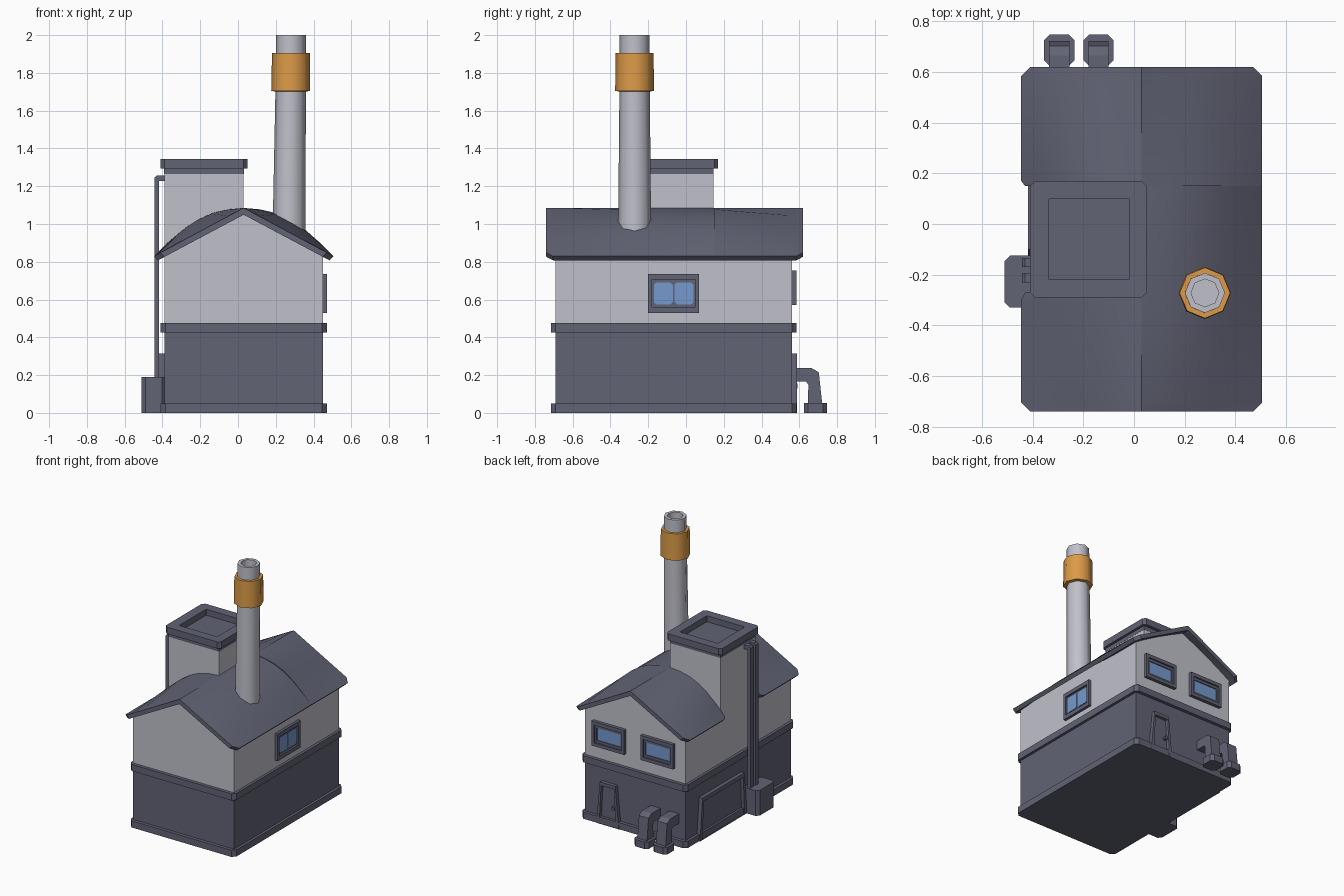
import bpy, bmesh, math

if "Cube" in bpy.data.objects:
    bpy.data.objects.remove(bpy.data.objects["Cube"])


def material(name, rgb):
    m = bpy.data.materials.new(name)
    m.diffuse_color = (*rgb, 1)
    m.use_nodes = True
    m.node_tree.nodes["Principled BSDF"].inputs["Base Color"].default_value = m.diffuse_color
    return m


DARK = material("slate", (0.12, 0.125, 0.175))
LIGHT = material("pale grey", (0.53, 0.53, 0.60))
ORANGE = material("orange", (0.72, 0.33, 0.065))
BLUE = material("glass blue", (0.18, 0.32, 0.62))

# Maps (u, v, depth) onto an axis or onto a wall of the building
MAPS = {
    "x": lambda u, v, d: (d, u, v),
    "y": lambda u, v, d: (u, d, v),
    "z": lambda u, v, d: (u, v, d),
    "right": lambda u, v, d: (0.45 + d, u, v),
    "left": lambda u, v, d: (-0.39 - d, u, v),
    "back": lambda u, v, d: (u, 0.56 + d, v),
}


def loft(name, loops, mat, closed=False, smooth=0):
    """Skin point loops; closed joins the last to the first, else ends are capped."""
    bm = bmesh.new()
    vs = [[bm.verts.new(p) for p in loop] for loop in loops]
    n = len(vs[0])
    for a, b in zip(vs, vs[1:] + ([vs[0]] if closed else [])):
        for i in range(n):
            j = (i + 1) % n
            bm.faces.new((a[i], a[j], b[j], b[i]))
    if not closed:
        bm.faces.new(vs[0])
        bm.faces.new(vs[-1])
    bmesh.ops.recalc_face_normals(bm, faces=bm.faces)
    me = bpy.data.meshes.new(name)
    bm.to_mesh(me)
    bm.free()
    me.materials.append(mat)
    ob = bpy.data.objects.new(name, me)
    bpy.context.collection.objects.link(ob)
    if smooth:
        bpy.ops.object.select_all(action='DESELECT')
        ob.select_set(True)
        bpy.context.view_layer.objects.active = ob
        bpy.ops.object.shade_smooth_by_angle(angle=math.radians(smooth))
    return ob


def prism(name, pts, axis, a, b, mat):
    f = MAPS[axis]
    return loft(name, [[f(u, v, d) for u, v in pts] for d in (a, b)], mat)


def ring(name, outer, inner, axis, a, b, mat):
    f = MAPS[axis]
    order = ((outer, a), (outer, b), (inner, b), (inner, a))
    return loft(name, [[f(u, v, d) for u, v in pts] for pts, d in order], mat, closed=True)


def rect(x0, x1, y0, y1, c=0):
    if not c:
        return [(x0, y0), (x1, y0), (x1, y1), (x0, y1)]
    return [(x0 + c, y0), (x1 - c, y0), (x1, y0 + c), (x1, y1 - c),
            (x1 - c, y1), (x0 + c, y1), (x0, y1 - c), (x0, y0 + c)]


# Walls and bands
prism("lower_wall", rect(-0.39, 0.45, -0.69, 0.56), "z", 0.01, 0.45, DARK)
band = rect(-0.41, 0.47, -0.715, 0.585, 0.025)
prism("base_band", band, "z", 0, 0.05, DARK)
prism("middle_band", band, "z", 0.425, 0.475, DARK)
gable = [(-0.39, 0.44), (0.45, 0.44), (0.45, 0.84), (0.03, 1.065), (-0.39, 0.84)]
prism("upper_wall", gable, "y", -0.69, 0.56, LIGHT)


# Roof slopes: straight at the gables, bulging in the middle
def roof(name, side, sections):
    loops = []
    for y, cut, bulge in sections:
        top, low = [], []
        for t in (0, 0.18, 0.36, 0.53, 0.68, 0.84, 1):
            k = t * (0.475 - cut) / 0.475
            x = 0.03 + side * k * 0.475
            z = 1.085 - k * 0.255 + bulge * math.sin(math.pi * t)
            top.append((x, y, z))
            low.append((x - side * 0.022 * t, y, z - 0.036 + 0.014 * t))
        loops.append(top + low[::-1])
    loft(name, loops, DARK, smooth=35)


roof("roof_right_front", 1, [(-0.74, 0.035, 0), (-0.705, 0, 0.006), (-0.3, 0, 0.065), (0.15, 0, 0.065)])
roof("roof_right_back", 1, [(0.15, 0, 0.072), (0.585, 0, 0.006), (0.62, 0.035, 0)])
roof("roof_left_front", -1, [(-0.74, 0.035, 0), (-0.705, 0, 0.006), (-0.3, 0, 0.068), (-0.27, 0.015, 0.068)])
roof("roof_left_back", -1, [(0.15, 0.015, 0.07), (0.17, 0, 0.07), (0.585, 0, 0.006), (0.62, 0.035, 0)])

# Tower with a hollow cap
prism("tower", rect(-0.39, 0.03, -0.27, 0.145), "z", 0.46, 1.268, LIGHT)
prism("tower_collar", rect(-0.391, 0.031, -0.271, 0.146), "z", 1.265, 1.3, DARK)
ring("tower_cap", rect(-0.41, 0.05, -0.29, 0.17, 0.02),
     rect(-0.335, -0.02, -0.22, 0.10, 0.001), "z", 1.295, 1.345, DARK)


# Chimney
def lathe(name, prof, mat, closed=False):
    loops = [[(cx + r * math.cos(i * math.pi / 4), -0.272 + r * math.sin(i * math.pi / 4), z)
              for i in range(8)] for r, z, cx in prof]
    loft(name, loops, mat, closed, smooth=50)


lathe("chimney", [(0.088, 0.9, 0.27), (0.08, 1.75, 0.279), (0.079, 2, 0.28),
                  (0.055, 2, 0.28), (0.055, 1.85, 0.28)], LIGHT)
lathe("chimney_sleeve", [(0.075, 1.7, 0.279), (0.103, 1.705, 0.279), (0.1, 1.905, 0.28),
                         (0.075, 1.905, 0.28)], ORANGE, closed=True)

# Right window with two panes
ring("right_window_frame", rect(-0.2, 0.07, 0.53, 0.735), rect(-0.18, 0.05, 0.56, 0.705),
     "right", -0.01, 0.02, DARK)
prism("right_window_backing", rect(-0.19, 0.06, 0.54, 0.72), "right", -0.01, 0.006, DARK)
for i, y in enumerate((-0.17, -0.06)):
    prism(f"right_window_pane_{i}", rect(y, y + 0.1, 0.575, 0.69, 0.012), "right", 0.004, 0.01, BLUE)

# Back windows
for i, x in enumerate((-0.3, 0.107)):
    ring(f"back_window_frame_{i}", rect(x, x + 0.27, 0.57, 0.755), rect(x + 0.022, x + 0.248, 0.595, 0.728),
         "back", -0.01, 0.025, DARK)
    ring(f"back_window_inner_{i}", rect(x + 0.02, x + 0.25, 0.59, 0.735), rect(x + 0.035, x + 0.235, 0.613, 0.708),
         "back", -0.01, 0.014, DARK)
    prism(f"back_window_glass_{i}", rect(x + 0.03, x + 0.24, 0.605, 0.715), "back", 0, 0.007, BLUE)


# Doors with tapered frames
def door_frame(name, wall, a, b, top, w):
    outer = [(a, 0), (b, 0), (b - 0.03, top), (a + 0.03, top)]
    inner = [(a + w, 0.001), (b - w, 0.001), (b - w - 0.015, top - w), (a + w + 0.015, top - w)]
    ring(name, outer, inner, wall, -0.01, 0.028, DARK)
    prism(name.replace("frame", "panel"), inner, wall, -0.01, 0.004, DARK)


door_frame("back_door_frame", "back", 0.148, 0.336, 0.315, 0.025)
prism("back_door_knob", rect(0.185, 0.21, 0.13, 0.155, 0.006), "back", 0, 0.03, DARK)
door_frame("garage_door_frame", "left", -0.13, 0.43, 0.315, 0.03)

# Bent pipes at the back
bend = [(0.55, 0.165), (0.635, 0.165), (0.648, 0.15), (0.645, 0.04), (0.722, 0.04),
        (0.703, 0.215), (0.665, 0.237), (0.55, 0.237)]
for i, x in enumerate((-0.295, -0.14)):
    prism(f"back_pipe_{i}", bend, "x", x - 0.04, x + 0.04, DARK)
    prism(f"back_pipe_foot_{i}", rect(x - 0.06, x + 0.06, 0.625, 0.747, 0.022), "z", 0, 0.052, DARK)

# Utility box with two pipes up to the tower
prism("side_box", rect(-0.512, -0.38, -0.33, -0.125, 0.022), "z", 0, 0.19, DARK)
riser = [(-0.442, 0.18), (-0.418, 0.18), (-0.418, 1.228), (-0.38, 1.228),
         (-0.38, 1.258), (-0.43, 1.258), (-0.442, 1.245)]
for i, y in enumerate((-0.152, -0.212)):
    prism(f"side_pipe_{i}", riser, "y", y - 0.018, y + 0.018, DARK)
